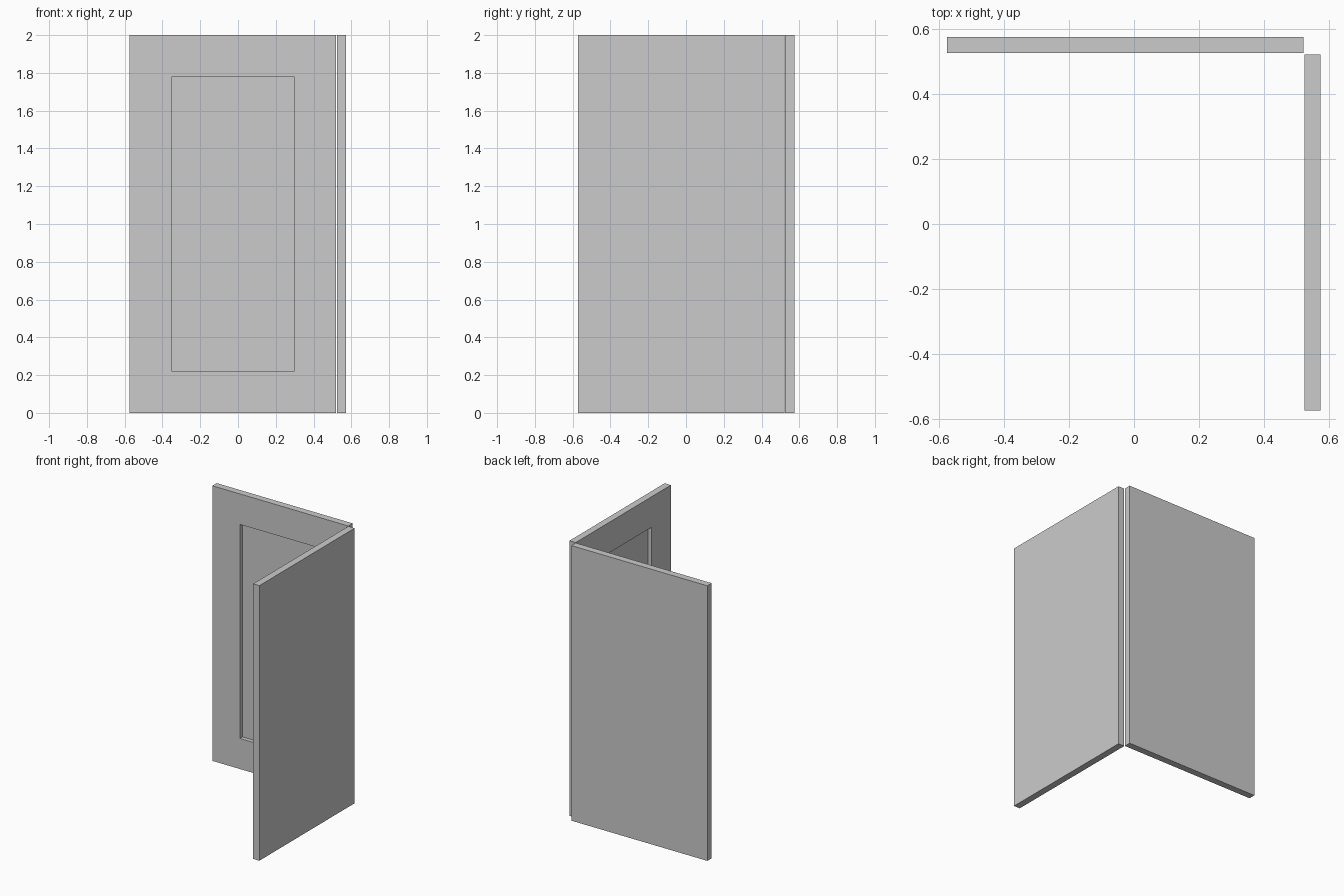
import bpy, bmesh
from mathutils import Vector

if "Cube" in bpy.data.objects:
    bpy.data.objects.remove(bpy.data.objects["Cube"])

WIDTH, THICK, HEIGHT = 1.094, 0.05, 2.0
INSET, DEPTH = 0.222, 0.03

grey = bpy.data.materials.new("light_grey")
grey.diffuse_color = (0.6, 0.6, 0.6, 1)
grey.use_nodes = True
grey.node_tree.nodes["Principled BSDF"].inputs["Base Color"].default_value = grey.diffuse_color


def panel(name, low, size, inner):
    """Upright slab with a rectangular recess in its inner face."""
    bm = bmesh.new()
    bmesh.ops.create_cube(bm, size=1)
    for v in bm.verts:
        v.co = Vector([l + (c + 0.5) * s for l, c, s in zip(low, v.co, size)])
    bm.normal_update()
    face = max(bm.faces, key=lambda f: f.normal.dot(inner))
    # frame border, then push the middle into the slab
    bmesh.ops.inset_region(bm, faces=[face], thickness=INSET, use_even_offset=True)
    ext = bmesh.ops.extrude_discrete_faces(bm, faces=[face])
    bmesh.ops.translate(bm, verts=ext["faces"][0].verts, vec=-inner * DEPTH)
    bmesh.ops.recalc_face_normals(bm, faces=bm.faces)
    mesh = bpy.data.meshes.new(name)
    bm.to_mesh(mesh)
    bm.free()
    mesh.materials.append(grey)
    ob = bpy.data.objects.new(name, mesh)
    bpy.context.collection.objects.link(ob)


# two panels meeting at a right angle, with a hairline gap at the corner
panel("back_panel", (-0.574, 0.525, 0), (WIDTH, THICK, HEIGHT), Vector((0, -1, 0)))
panel("right_panel", (0.523, -0.573, 0), (THICK, WIDTH, HEIGHT), Vector((-1, 0, 0)))
